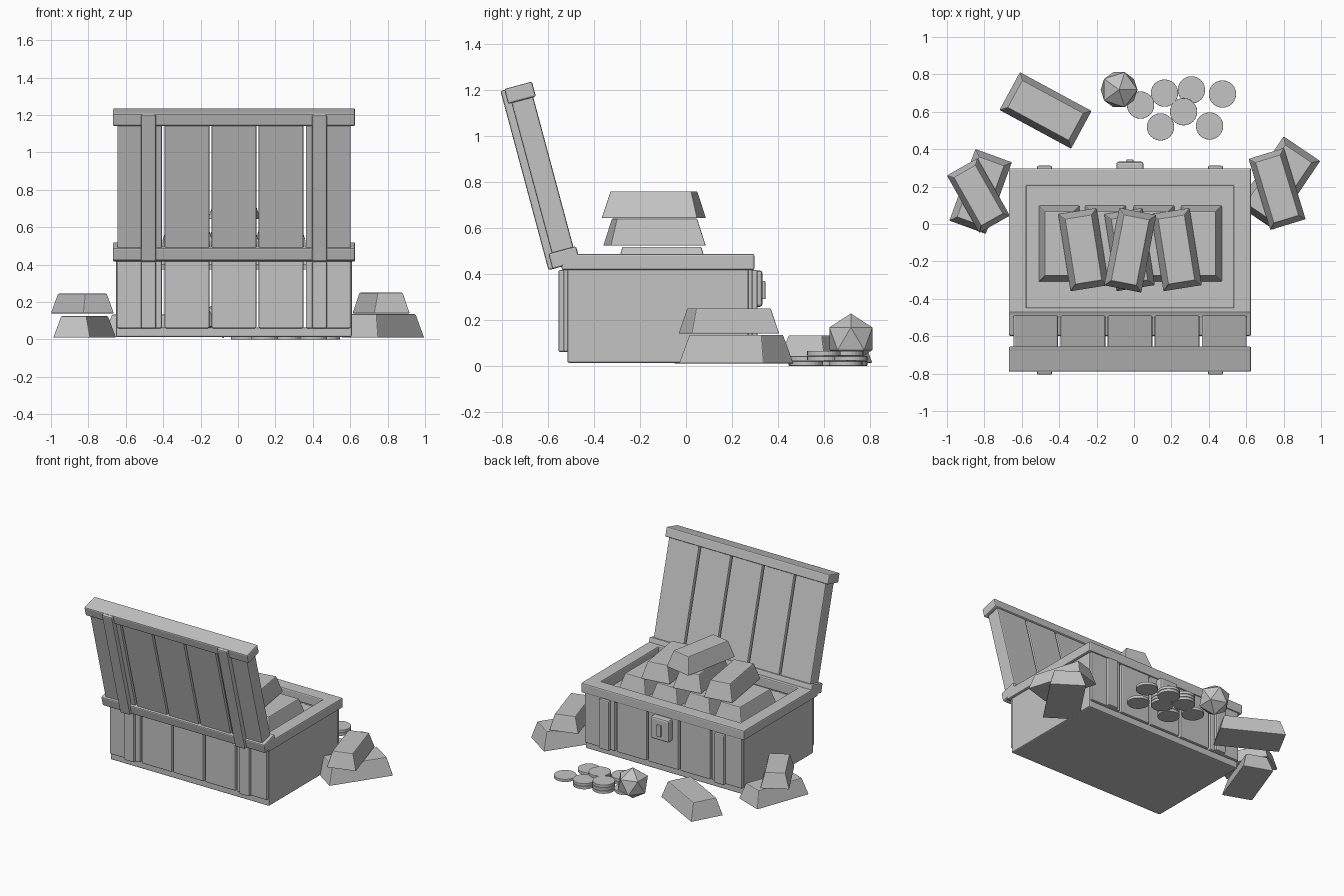
import bpy, bmesh
from math import radians
from mathutils import Matrix, Vector

if "Cube" in bpy.data.objects:
    bpy.data.objects.remove(bpy.data.objects["Cube"], do_unlink=True)

grey = bpy.data.materials.new("plain grey")
grey.use_nodes = True
grey.diffuse_color = (0.55, 0.55, 0.55, 1)
grey.node_tree.nodes["Principled BSDF"].inputs["Base Color"].default_value = (0.55, 0.55, 0.55, 1)


def finish(name, bm, matrix, bevel=0.0):
    """Turn a bmesh into a named object with an optional soft edge."""
    mesh = bpy.data.meshes.new(name)
    bm.to_mesh(mesh)
    bm.free()
    mesh.materials.append(grey)
    ob = bpy.data.objects.new(name, mesh)
    ob.matrix_world = matrix
    bpy.context.collection.objects.link(ob)
    if bevel:
        mod = ob.modifiers.new("soft edge", 'BEVEL')
        mod.width = bevel
        mod.segments = 2
        mod.limit_method = 'ANGLE'
    return ob


def box(name, xs, ys, zs, matrix, bevel=0.008):
    """Box given by its limits along each axis."""
    bm = bmesh.new()
    bmesh.ops.create_cube(bm, size=1)
    for v in bm.verts:
        v.co = Vector([(a + b) / 2 + c * (b - a) for c, (a, b) in zip(v.co, (xs, ys, zs))])
    return finish(name, bm, matrix, bevel)


def bar(name, x, y, z, angle, length, width, height, inset=0.033):
    """Ingot: a box whose top is drawn in on all sides."""
    bm = bmesh.new()
    bmesh.ops.create_cube(bm, size=1)
    for v in bm.verts:
        top = v.co.z > 0
        v.co.x *= length - (2 * inset if top else 0)
        v.co.y *= width - (2 * inset if top else 0)
        v.co.z = height if top else 0
    finish(name, bm, Matrix.Translation((x, y, z)) @ Matrix.Rotation(radians(angle), 4, 'Z'), 0.005)


# Frames for the chest and its open lid
CX, CY = -0.0215, -0.122
chest = Matrix.Translation((CX, CY, 0))
lid = Matrix.Translation((CX, -0.596, 0.417)) @ Matrix.Rotation(radians(15), 4, 'X')
HALF, PLANKS, GAP = 0.63, 5, 0.006
PITCH = 2 * HALF / PLANKS
STRAP = 0.457


def planks(name, ys, zs, matrix):
    for i in range(PLANKS):
        x = -HALF + i * PITCH
        box(f"{name}_{i + 1}", (x + GAP, x + PITCH - GAP), ys, zs, matrix)


def straps(name, ys, zs, matrix):
    for side, x in (("right", -STRAP), ("left", STRAP)):
        box(f"{name}_{side}", (x - 0.04, x + 0.04), ys, zs, matrix)


# Chest body
box("bottom_plate", (-HALF, HALF), (-0.395, 0.395), (0.013, 0.065), chest)
box("inner_floor", (-0.58, 0.58), (-0.36, 0.36), (0.375, 0.4), chest, 0)
for side, s in (("right", -1), ("left", 1)):
    box("side_wall_" + side, sorted((s * 0.56, s * HALF)), (-0.395, 0.395), (0.013, 0.43), chest)
for side, s in (("front", -1), ("back", 1)):
    planks("body_plank_" + side, sorted((s * 0.35, s * 0.412)), (0.06, 0.43), chest)
    straps("body_strap_" + side, sorted((s * 0.39, s * 0.434)), (0.06, 0.417), chest)

# Rim: a square frame with a rectangular opening
for side, s in (("front", -1), ("back", 1)):
    box("rim_" + side, (-0.648, 0.648), sorted((s * 0.324, s * 0.42)), (0.417, 0.487), chest)
for side, s in (("right", -1), ("left", 1)):
    box("rim_" + side, sorted((s * 0.553, s * 0.648)), (-0.42, 0.42), (0.417, 0.487), chest)

# Lock
box("lock_plate", (-0.0725, 0.0725), (0.4, 0.455), (0.257, 0.415), chest, 0.012)
box("lock_slot", (-0.018, 0.018), (0.44, 0.468), (0.29, 0.37), chest, 0.004)

# Lid
planks("lid_plank", (0.03, 0.128), (0.03, 0.78), lid)
box("lid_lower_rail", (-0.648, 0.648), (0.015, 0.14), (0, 0.07), lid)
box("lid_upper_rail", (-0.648, 0.648), (0.015, 0.14), (0.745, 0.812), lid)
straps("lid_strap", (-0.003, 0.04), (0, 0.808), lid)

# Bars piled in the chest
for i, x in enumerate((-0.40, -0.152, 0.107, 0.361)):
    bar(f"pile_low_bar_{i + 1}", x, -0.105, 0.4, 90, 0.41, 0.22, 0.118)
for i, x in enumerate((-0.27, -0.024, 0.227)):
    bar(f"pile_middle_bar_{i + 1}", x, -0.137, 0.523, -81, 0.42, 0.21, 0.118)
bar("pile_top_bar", -0.02, -0.14, 0.643, 79, 0.425, 0.205, 0.117)

# Bars lying around the chest
bar("loose_bar", -0.473, 0.607, 0.013, -28.4, 0.438, 0.232, 0.12)
bar("right_low_bar", -0.82, 0.174, 0.01, 70, 0.41, 0.21, 0.115)
bar("right_high_bar", -0.832, 0.152, 0.14, -60.5, 0.355, 0.19, 0.105, 0.028)
bar("left_low_bar", 0.774, 0.219, 0.01, 56, 0.445, 0.238, 0.125)
bar("left_high_bar", 0.765, 0.187, 0.14, -73, 0.4, 0.2, 0.11, 0.03)

# Coins in short stacks: x, y, number of coins
THICK = 0.02
stacks = [(0.035, 0.636, 1), (0.163, 0.70, 3), (0.307, 0.717, 2), (0.473, 0.695, 1),
          (0.265, 0.60, 3), (0.142, 0.519, 2), (0.404, 0.524, 1)]
for i, (x, y, count) in enumerate(stacks):
    for k in range(count):
        bm = bmesh.new()
        bmesh.ops.create_cone(bm, cap_ends=True, segments=24, radius1=0.073, radius2=0.073,
                              depth=THICK)
        finish(f"coin_{i + 1}_{k + 1}", bm,
               Matrix.Translation((x, y, THICK / 2 + k * (THICK + 0.002))), 0.002)

# Faceted gem
bm = bmesh.new()
bmesh.ops.create_icosphere(bm, subdivisions=1, radius=0.11)
finish("gem", bm, Matrix.Translation((-0.08, 0.718, 0.118)))
